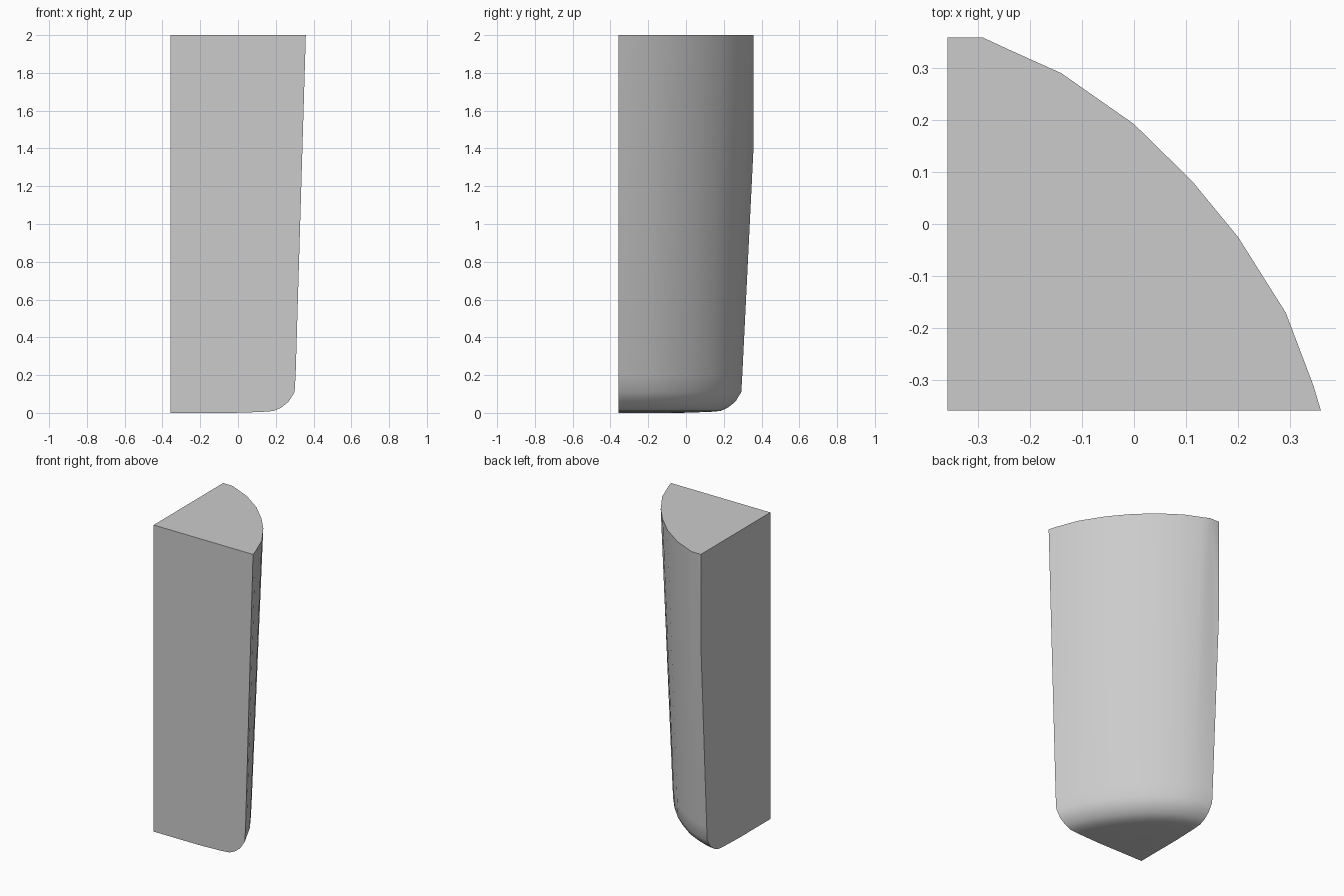
import bpy, bmesh
from mathutils import Vector

cube = bpy.data.objects.get("Cube")
if cube:
    bpy.data.objects.remove(cube, do_unlink=True)

# Mid grey material
grey = bpy.data.materials.new("mid_grey")
grey.use_nodes = True
grey.diffuse_color = (0.6, 0.6, 0.6, 1)
grey.node_tree.nodes["Principled BSDF"].inputs["Base Color"].default_value = (0.6, 0.6, 0.6, 1)

# Curved outlines at the top and at the foot, measured from the square corner
HALF = 0.358
top_rim = [(.717, 0), (.703, .047), (.65, .187), (.558, .333), (.47, .44),
           (.358, .55), (.218, .648), (.118, .693), (.064, .718), (0, .745)]
foot_rim = [(.663, 0), (.64, .045), (.58, .17), (.5, .295), (.42, .395),
            (.325, .495), (.2, .585), (.115, .625), (.055, .645), (0, .656)]

# Height, blend from top to foot outline, and scale of each ring
rings = [(2, 0, 1), (.2, 1, 1), (.11, 1, .992), (.06, 1, .945), (.028, 1, .885),
         (.01, 1, .825), (.005, 1, .73), (0, 1, .5)]

bm = bmesh.new()
loops = []
for z, blend, scale in rings:
    ring = [bm.verts.new((-HALF, -HALF, z))]
    for high, low in zip(top_rim, foot_rim):
        p = Vector(high).lerp(Vector(low), blend) * scale
        ring.append(bm.verts.new((p.x - HALF, p.y - HALF, z)))
    loops.append(ring)

# Walls and end caps
for upper, lower in zip(loops, loops[1:]):
    for i in range(len(upper)):
        j = (i + 1) % len(upper)
        bm.faces.new((upper[i], lower[i], lower[j], upper[j]))
bm.faces.new(loops[0])
bm.faces.new(loops[-1][::-1])

# Trim the flare at the back flat
bmesh.ops.bisect_plane(bm, geom=bm.verts[:] + bm.edges[:] + bm.faces[:],
                       plane_co=(0, HALF, 0), plane_no=(0, 1, 0), clear_outer=True)
bmesh.ops.holes_fill(bm, edges=[e for e in bm.edges if e.is_boundary], sides=0)
bmesh.ops.recalc_face_normals(bm, faces=bm.faces[:])

mesh = bpy.data.meshes.new("tapered_quarter_post")
bm.to_mesh(mesh)
bm.free()
mesh.materials.append(grey)
post = bpy.data.objects.new("tapered_quarter_post", mesh)
bpy.context.collection.objects.link(post)

# Smooth curved wall, crisp flat sides
bpy.ops.object.select_all(action='DESELECT')
post.select_set(True)
bpy.context.view_layer.objects.active = post
bpy.ops.object.shade_smooth_by_angle(angle=0.5)
